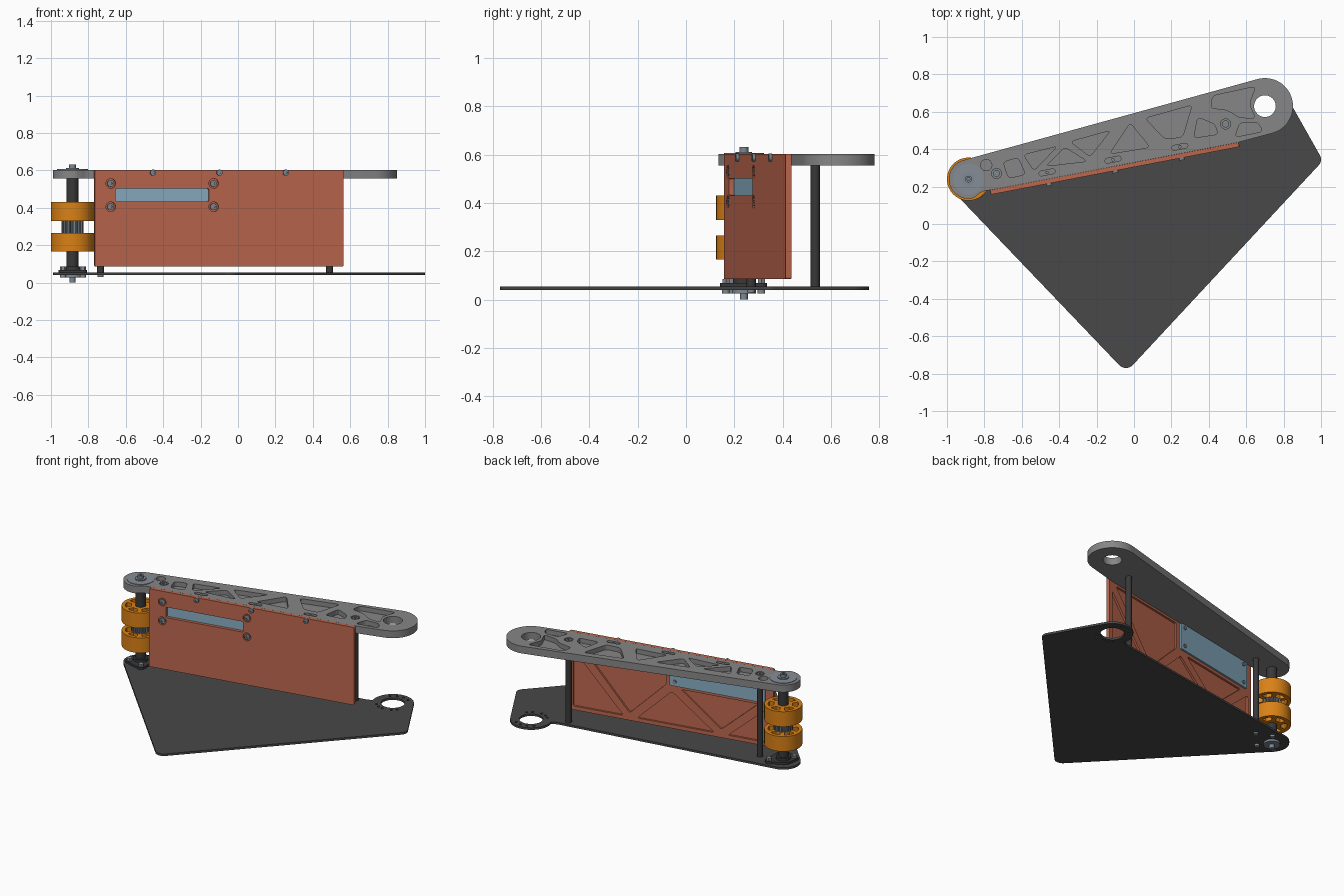
import bpy, bmesh
from math import sin, cos, radians, atan2, pi
from mathutils import Matrix, Vector

if "Cube" in bpy.data.objects:
    bpy.data.objects.remove(bpy.data.objects["Cube"])

def mat(name, *c):
    m = bpy.data.materials.new(name)
    m.diffuse_color = (*c, 1)
    m.use_nodes = True
    m.node_tree.nodes["Principled BSDF"].inputs["Base Color"].default_value = m.diffuse_color
    return m

ORANGE = mat("orange", .70, .22, .008)
RUST = mat("rust", .50, .135, .075)
BLUE = mat("blue", .25, .42, .54)
DARK = mat("dark", .065, .065, .065)
GREY = mat("grey", .24, .24, .24)
BLACK = mat("black", .04, .04, .04)
STEEL = mat("steel", .21, .25, .29)

# ---------- helpers ----------
def arc(c, r, a0=0, a1=None, n=24):
    """Arc points in degrees; full circle when a1 is omitted."""
    full = a1 is None
    span = 360 if full else a1 - a0
    k = n if full else n - 1
    return [(c[0] + r * cos(radians(a0 + span * i / k)),
             c[1] + r * sin(radians(a0 + span * i / k))) for i in range(n)]

def rounded(pts, d=.02, n=5):
    """Polygon with its corners rounded."""
    out = []
    P = [Vector(p) for p in pts]
    for i, p in enumerate(P):
        a, b = P[i - 1] - p, P[(i + 1) % len(P)] - p
        a = p + a.normalized() * min(d, a.length * .45)
        b = p + b.normalized() * min(d, b.length * .45)
        for k in range(n):
            t = k / (n - 1)
            out.append(tuple(a * (1 - t) ** 2 + p * 2 * t * (1 - t) + b * t * t))
    return out

def solid(name, parts, material=None, M=Matrix()):
    """One object made of prisms (outline, z0, z1)."""
    bm = bmesh.new()
    for pts, z0, z1 in parts:
        lo = [bm.verts.new(M @ Vector((x, y, z0))) for x, y in pts]
        hi = [bm.verts.new(M @ Vector((x, y, z1))) for x, y in pts]
        bm.faces.new(lo[::-1])
        bm.faces.new(hi)
        for i in range(len(pts)):
            bm.faces.new((lo[i - 1], lo[i], hi[i], hi[i - 1]))
    bmesh.ops.recalc_face_normals(bm, faces=bm.faces)
    me = bpy.data.meshes.new(name)
    bm.to_mesh(me)
    bm.free()
    ob = bpy.data.objects.new(name, me)
    bpy.context.collection.objects.link(ob)
    if material:
        me.materials.append(material)
    return ob

def cut(ob, parts, M=Matrix()):
    cutter = solid("cutter", parts, None, M)
    cutter.hide_render = True
    mod = ob.modifiers.new("cut", 'BOOLEAN')
    mod.operation, mod.solver, mod.object = 'DIFFERENCE', 'EXACT', cutter
    bpy.context.view_layer.objects.active = ob
    bpy.ops.object.modifier_apply(modifier=mod.name)
    bpy.data.objects.remove(cutter)

AXLE, HOLE = (-.885, .24), (.70, .63)
POSTS = [(-.735, .27), (.49, .535)]

# ---------- base plate ----------
outline = (arc((-.043, -.72), .05, 223.7, 316.9, 10) + arc((.955, .345), .045, -43, 28, 8)
           + arc(HOLE, .127, 28, 195, 24) + [(.555, .583), (.53, .576)]
           + arc(AXLE, .105, 100, 223.7, 20))
base = solid("base_plate", [(outline, .04, .054)], DARK)
small = [(arc(arc(HOLE, .1, a, a + 1, 2)[0], .008, n=10), .03, .07)
         for a in (60, 85, 110, 135, 225, 245, 265, 300, 320)]
cut(base, [(arc(HOLE, .072, n=40), .03, .07)] + small)

# ---------- top arm with pockets ----------
Z0, Z1 = .555, .603
outline = (arc(AXLE, .105, 105.4, 285, 28) + [(-.825, .165), (-.80, .178), (-.77, .181), (.56, .437)]
           + arc(HOLE, .15, -75, 105.4, 32))
arm = solid("top_arm", [(outline, Z0, Z1)], GREY)
pockets = [
    [(-.70, .33), (-.62, .355), (-.58, .265), (-.67, .245)],
    [(-.59, .37), (-.41, .415), (-.535, .285)],
    [(-.37, .41), (-.25, .335), (-.47, .31)],
    [(-.34, .44), (-.125, .50), (-.235, .36)],
    [(-.02, .54), (.085, .41), (-.13, .375)],
    [(.06, .565), (.31, .635), (.26, .465), (.165, .455)],
    [(.34, .57), (.43, .535), (.45, .48), (.32, .46)],
    [(.42, .685), (.65, .735), (.615, .64), (.65, .565), (.56, .57), (.50, .61), (.41, .62)],
    [(.565, .54), (.66, .545), (.69, .495), (.54, .465)]]
cutters = [(rounded(p, .022), .572, .65) for p in pockets]
cutters += [(arc((-.79, .315), .03), .572, .65), (arc(HOLE, .058, n=40), .5, .65)]
# nut slots along the panel
SLOTS = [(-.465, .276), (-.112, .344), (.245, .413)]
slot_shapes = []
for x, y in SLOTS:
    slot_shapes.append(arc((x + .03, y + .006), .013, -79, 101, 8) + arc((x - .03, y - .006), .013, 101, 281, 8))
cutters += [(s, .58, .65) for s in slot_shapes]
cutters += [(arc(p, .027), .592, .65) for p in POSTS]
cut(arm, cutters)
solid("arm_nuts", [(arc(p, .010, n=6), .575, .598) for p in SLOTS], STEEL)

# ---------- posts and their bolts ----------
for i, p in enumerate(POSTS):
    solid(f"post_{i}", [(arc(p, .019), .054, Z0)], BLACK)
    bolt = solid(f"post_bolt_{i}", [(arc(p, .019), .585, .602)], STEEL)
    cut(bolt, [(arc(p, .009, n=6), .594, .62)])
solid("post_bolt_under", [(arc(POSTS[0], .016), .03, .041)], STEEL)

# ---------- side panel (local x along, y up, z outward) ----------
t = atan2(.256, 1.33)
c, s = cos(t), sin(t)
PM = Matrix(((c, 0, s, -.765), (s, 0, -c, .157), (0, 1, 0, 0), (0, 0, 0, 1)))
L = 1.354
panel = solid("side_panel", [(rounded([(0, .085), (L, .085), (L, Z1), (0, Z1)], .01), -.024, 0)], RUST, PM)
U = lambda x: (x + .765) / c
u0, u1 = U(-.655), U(-.155)
window = rounded([(u0, .432), (u1, .432), (u1, .502), (u0, .502)], .008)
holes = [(U(x), z) for x in (-.68, -.13) for z in (.405, .53)]
reliefs = [
    [(1.325, .11), (1.325, .49), (.99, .11)],
    [(1.29, .54), (.71, .54), (.71, .37), (.95, .135)],
    [(.90, .11), (.67, .33), (.39, .11)],
    [(.61, .355), (.10, .355), (.345, .14)],
    [(.30, .11), (.03, .11), (.03, .34)]]
cut(panel, [(window, -.05, .05)]
    + [(arc(h, .026), -.010, .02) for h in holes]
    + [(rounded(p, .015), -.05, -.011) for p in reliefs], PM)
screws = solid("window_screws", [(arc(h, .018), -.012, -.001) for h in holes], STEEL, PM)
cut(screws, [(arc(h, .009, n=6), -.007, .02) for h in holes], PM)
heads = [(U(x), .588) for x in (-.455, -.10, .255)]
screws = solid("panel_screws", [(arc(h, .016), -.002, .012) for h in heads], STEEL, PM)
cut(screws, [(arc(h, .008, n=6), .005, .03) for h in heads], PM)

# ---------- blue cover behind the window ----------
a, b = U(-.715), U(-.095)
cover = [(rounded([(a, .375), (b, .375), (b, .553), (a, .553)], .012), -.036, -.021)]
solid("window_cover", cover, BLUE, PM)
solid("cover_nuts", [(arc(h, .012, n=12), -.042, -.035) for h in holes], STEEL, PM)

# ---------- roller ----------
solid("axle", [(arc(AXLE, .032, n=32), .054, Z0)], BLACK)
for name, z0 in (("lower", .165), ("upper", .33)):
    wheel = solid(f"{name}_wheel", [(arc(AXLE, .115, n=64), z0, z0 + .1)], ORANGE)
    gaps = []
    for k in range(6):
        sector = arc(AXLE, .092, k * 60 + 9, k * 60 + 51, 8) + arc(AXLE, .056, k * 60 + 47, k * 60 + 13, 5)
        for lo, hi in ((z0 - .02, z0 + .035), (z0 + .065, z0 + .12)):
            gaps.append((rounded(sector, .006, 3), lo, hi))
    cut(wheel, gaps)
gear = []
for k in range(18):
    for r, d in ((.049, 0), (.049, 8), (.058, 11), (.058, 17)):
        gear += arc(AXLE, r, k * 20 + d, k * 20 + d + 1, 2)[:1]
solid("ribbed_spacer", [(gear, .262, .333)], STEEL)

# top bearing, washer and axle bolt ends
solid("top_bearing", [(arc(AXLE, .082, n=40), .59, .606)], mat("pale_steel", .24, .27, .31))
solid("top_washer", [(arc(AXLE, .034), .605, .612)], STEEL)
top_bolt = solid("top_bolt", [(arc(AXLE, .018), .611, .632)], STEEL)
cut(top_bolt, [(arc(AXLE, .009, n=6), .62, .65)])
solid("bottom_bearing", [(arc(AXLE, .05, n=32), .026, .041)], STEEL)
solid("bottom_bolt", [(arc(AXLE, .016), 0, .03)], STEEL)

# flange and its three bolts on the base
spots = [(-.83, .312), (-.83, .165), (-.935, .195)]
flange = (arc(spots[0], .024, -10, 130, 8) + arc(AXLE, .066, 120, 160, 5)
          + arc(spots[2], .024, 150, 270, 8) + arc(spots[1], .024, 250, 370, 8))
solid("bearing_flange", [(flange, .054, .068), (arc(AXLE, .045, n=32), .067, .085)], BLACK)
for i, p in enumerate(spots):
    solid(f"flange_bolt_{i}", [(arc(p, .016), .026, .041), (arc(p, .017, n=6), .067, .086)], STEEL)

# ---------- shading ----------
bpy.ops.object.select_all(action='SELECT')
bpy.context.view_layer.objects.active = base
bpy.ops.object.shade_smooth_by_angle(angle=radians(30))
